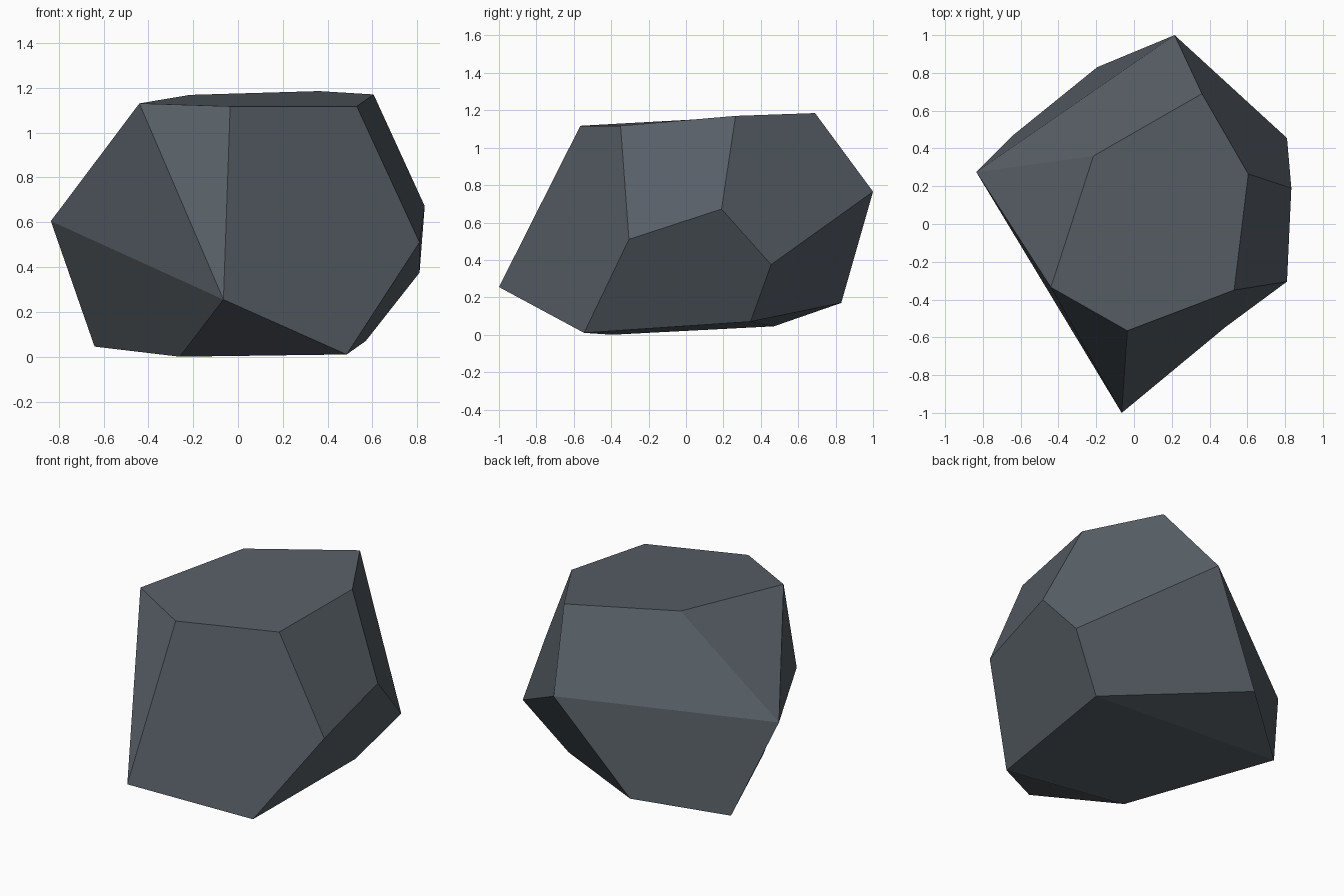
import bpy, bmesh

if "Cube" in bpy.data.objects:
    bpy.data.objects.remove(bpy.data.objects["Cube"])

# Corner points of the faceted boulder, each named by a letter
corners = {
    # top rim
    "B": (0.36, 0.69, 1.185), "C": (0.605, 0.265, 1.17), "D": (0.53, -0.35, 1.117),
    "E": (-0.035, -0.565, 1.117), "F": (-0.44, -0.335, 1.13), "G": (-0.215, 0.36, 1.168),
    # waist
    "A": (0.215, 1.0, 0.765), "H": (-0.835, 0.275, 0.605), "I": (-0.065, -1.0, 0.255),
    "J": (0.81, -0.305, 0.51), "K": (0.833, 0.19, 0.672), "L": (0.81, 0.455, 0.375),
    # base
    "M": (0.485, -0.545, 0.01), "P": (0.57, 0.345, 0.07), "N": (-0.195, 0.83, 0.17),
    "O": (-0.64, 0.47, 0.045), "Q": (-0.26, -0.395, 0.0),
}
# Chipped facets, counter-clockwise from outside: top, front, right, back, left, underside
facets = ["GFEDCB", "FIE", "IMJDE", "IQM", "DJKC", "KJMPL", "LABCK",
          "ALPN", "HGBA", "ANOH", "FGH", "HIF", "IHOQ", "QOPM", "PON"]

bm = bmesh.new()
vert = {name: bm.verts.new(p) for name, p in corners.items()}
for facet in facets:
    bm.faces.new([vert[c] for c in facet])
bmesh.ops.recalc_face_normals(bm, faces=bm.faces[:])

mesh = bpy.data.meshes.new("boulder")
bm.to_mesh(mesh)
bm.free()

# Slate grey stone, flat faces
stone = bpy.data.materials.new("slate grey stone")
stone.diffuse_color = (0.095, 0.113, 0.132, 1)
stone.use_nodes = True
stone.node_tree.nodes["Principled BSDF"].inputs["Base Color"].default_value = stone.diffuse_color
mesh.materials.append(stone)
boulder = bpy.data.objects.new("boulder", mesh)
bpy.context.collection.objects.link(boulder)
